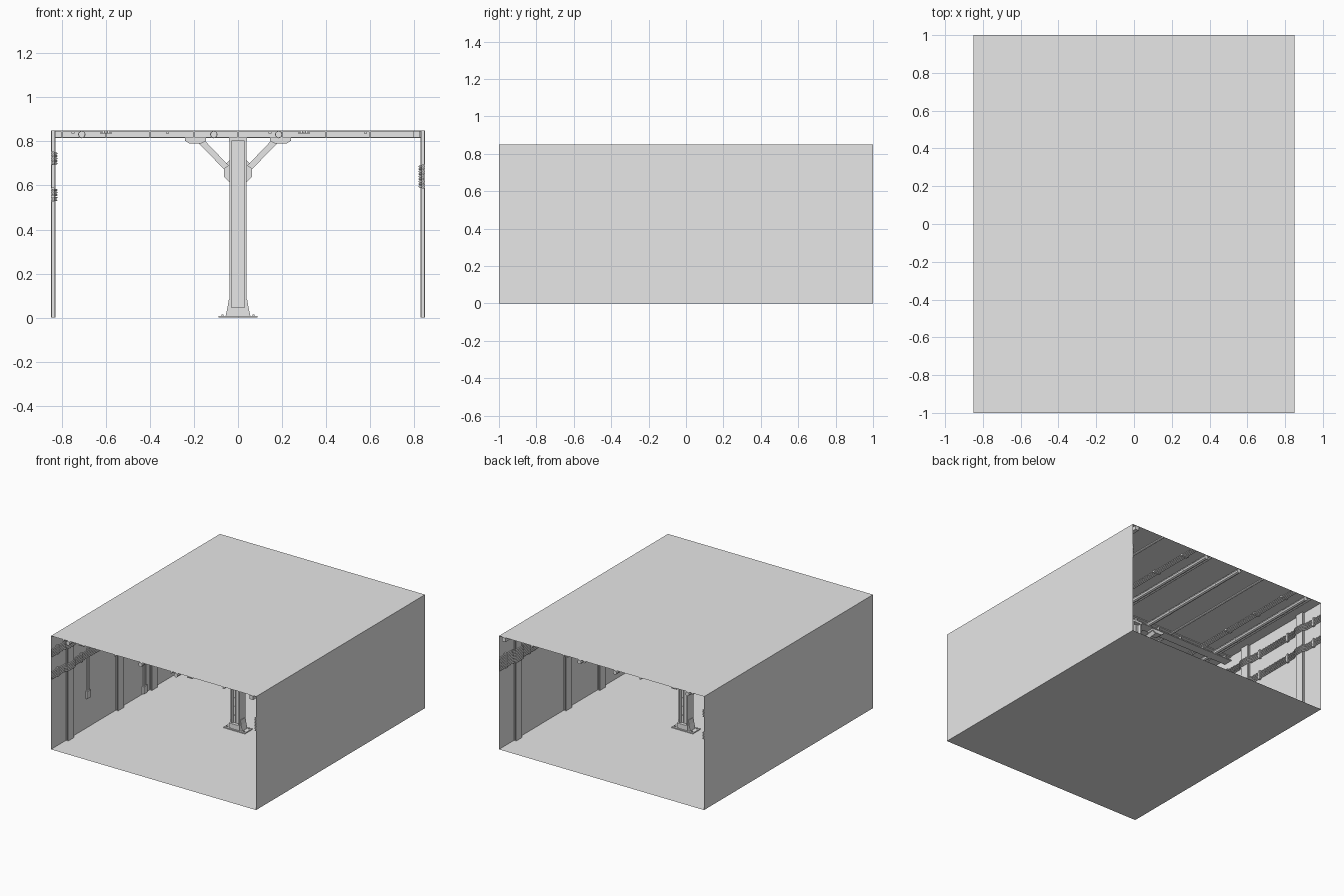
import bpy, bmesh, math
from mathutils import Vector, Matrix

cube = bpy.data.objects.get("Cube")
if cube:
    bpy.data.objects.remove(cube, do_unlink=True)

GREY = (0.8, 0.8, 0.8, 1)
mat = bpy.data.materials.new("plain_grey")
mat.use_nodes = True
mat.diffuse_color = GREY
mat.node_tree.nodes["Principled BSDF"].inputs["Base Color"].default_value = GREY

W, L, H = 0.85, 1.0, 0.85   # half width, half length, height


def finish(name, bm):
    mesh = bpy.data.meshes.new(name)
    bm.to_mesh(mesh)
    bm.free()
    mesh.materials.append(mat)
    ob = bpy.data.objects.new(name, mesh)
    bpy.context.collection.objects.link(ob)
    return ob


def add_box(bm, x, y, z):
    """Add a box from three (low, high) ranges."""
    mid = Vector([(a + b) / 2 for a, b in (x, y, z)])
    size = [abs(b - a) for a, b in (x, y, z)]
    bmesh.ops.create_cube(bm, size=1, matrix=Matrix.Translation(mid) @ Matrix.Diagonal((*size, 1)))


def add_prism(bm, profile, y0, y1):
    """Extrude an x-z profile along y."""
    face = bm.faces.new([bm.verts.new((x, y0, z)) for x, z in profile])
    out = bmesh.ops.extrude_face_region(bm, geom=[face])
    moved = [g for g in out["geom"] if isinstance(g, bmesh.types.BMVert)]
    bmesh.ops.translate(bm, verts=moved, vec=(0, y1 - y0, 0))
    bmesh.ops.recalc_face_normals(bm, faces=bm.faces)


def add_pipe(bm, x, y0, y1, z, r, sides=8):
    turn = Matrix.Translation((x, (y0 + y1) / 2, z)) @ Matrix.Rotation(math.pi / 2, 4, "X")
    bmesh.ops.create_cone(bm, cap_ends=True, segments=sides, radius1=r, radius2=r,
                          depth=abs(y1 - y0), matrix=turn)


def cables(name, paths, r):
    """Several cables as bevelled polylines in one curve object."""
    curve = bpy.data.curves.new(name, "CURVE")
    curve.dimensions = "3D"
    curve.bevel_depth = r
    curve.bevel_resolution = 1
    curve.use_fill_caps = True
    for path in paths:
        spline = curve.splines.new("POLY")
        spline.points.add(len(path) - 1)
        for p, co in zip(spline.points, path):
            p.co = (*co, 1)
    curve.materials.append(mat)
    bpy.context.collection.objects.link(bpy.data.objects.new(name, curve))


# Open-ended shell: floor, ceiling and both walls
bm = bmesh.new()
add_box(bm, (-W, W), (-L, L), (0, H))
ends = [f for f in bm.faces if abs(f.normal.y) > 0.9]
bmesh.ops.delete(bm, geom=ends, context="FACES_ONLY")
finish("tunnel_shell", bm)

# H-section wall posts
POSTS = (-0.79, -0.2, 0.2, 0.79)
for side, label in ((-1, "right"), (1, "left")):
    bm = bmesh.new()
    for y in POSTS:
        for depth0, depth1, half in ((0.001, 0.005, 0.035), (0.005, 0.015, 0.006), (0.015, 0.02, 0.035)):
            add_box(bm, (side * (W - depth0), side * (W - depth1)), (y - half, y + half), (0.001, H - 0.001))
    finish(label + "_wall_posts", bm)

# Ceiling cross beam
bm = bmesh.new()
add_box(bm, (-W, W), (-0.035, 0.035), (0.815, 0.821))
add_box(bm, (-W, W), (-0.006, 0.006), (0.821, 0.844))
add_box(bm, (-W, W), (-0.035, 0.035), (0.844, 0.849))
for i in range(9):
    x = -0.8 + i * 0.2
    add_box(bm, (x - 0.003, x + 0.003), (-0.032, 0.032), (0.82, 0.846))
finish("cross_beam", bm)

# Central column: web, flanges, corner angles and rivets
bm = bmesh.new()
add_box(bm, (-0.03, 0.03), (-0.005, 0.005), (0, 0.81))
for s in (-1, 1):
    add_box(bm, (s * 0.03, s * 0.038), (-0.035, 0.035), (0, 0.81))
    for t in (-1, 1):
        add_box(bm, (s * 0.015, s * 0.032), (t * 0.005, t * 0.009), (0.01, 0.805))
        for i in range(11):
            add_pipe(bm, s * 0.023, t * 0.009, t * 0.012, 0.1 + i * 0.065, 0.003, 6)
add_box(bm, (-0.042, 0.042), (-0.037, 0.037), (0.803, 0.815))
finish("column", bm)

# Column base plate, gussets and bolts
bm = bmesh.new()
add_box(bm, (-0.088, 0.088), (-0.045, 0.045), (0.001, 0.008))
for s in (-1, 1):
    add_prism(bm, [(s * 0.036, 0.008), (s * 0.056, 0.008), (s * 0.047, 0.05), (s * 0.041, 0.085), (s * 0.036, 0.085)],
              -0.03, 0.03)
    for y in (-0.03, 0.03):
        add_box(bm, (s * 0.066, s * 0.076), (y - 0.005, y + 0.005), (0.008, 0.014))
    add_box(bm, (-0.036, 0.036), (s * 0.012, s * 0.036), (0.008, 0.045))
finish("column_base", bm)

# Diagonal braces with end plates
bm = bmesh.new()
for s in (-1, 1):
    add_prism(bm, [(s * 0.038, 0.615), (s * 0.064, 0.64), (s * 0.064, 0.69), (s * 0.038, 0.715)], -0.012, 0.012)
    add_prism(bm, [(s * 0.042, 0.69), (s * 0.064, 0.675), (s * 0.185, 0.797), (s * 0.155, 0.808)], -0.02, 0.02)
    add_prism(bm, [(s * 0.145, 0.803), (s * 0.17, 0.79), (s * 0.22, 0.79), (s * 0.24, 0.803),
                   (s * 0.24, 0.815), (s * 0.145, 0.815)], -0.03, 0.03)
finish("column_braces", bm)

# Ceiling pipes with collars
bm = bmesh.new()
for x in (-0.71, -0.11, 0.185):
    add_pipe(bm, x, -L, L, 0.832, 0.016)
    for y in (-0.75, -0.25, 0.25, 0.75):
        add_pipe(bm, x, y - 0.015, y + 0.015, 0.832, 0.0175)
for x in (-0.75, -0.32, 0.145, 0.58):
    add_pipe(bm, x, -L, L, 0.841, 0.008, 6)
finish("ceiling_pipes", bm)

# Rectangular trunking along the ceiling edge
bm = bmesh.new()
add_box(bm, (0.795, 0.825), (-L, L), (0.818, 0.847))
finish("ceiling_trunking", bm)

# Flat ceiling cable runs with clips
runs, bm = [], bmesh.new()
for x in (-0.6, 0.3):
    for k in (-1.5, -0.5, 0.5, 1.5):
        runs.append([(x + k * 0.012, -L, 0.843), (x + k * 0.012, L, 0.843)])
    for i in range(7):
        y = -0.9 + i * 0.3
        add_box(bm, (x - 0.027, x + 0.027), (y - 0.01, y + 0.01), (0.836, 0.849))
cables("ceiling_cables", runs, 0.0045)
finish("ceiling_cable_clips", bm)


# Wall cable bundles that step out around each post
def wall_path(side, z):
    near, far = side * (W - 0.008), side * (W - 0.025)
    path = [(near, -L, z)]
    for y in POSTS:
        path += [(near, y - 0.065, z), (far, y - 0.04, z), (far, y + 0.04, z), (near, y + 0.065, z)]
    return path + [(near, L, z)]


for side, z0, count, label in ((-1, 0.70, 5, "right_upper"), (-1, 0.533, 5, "right_lower"), (1, 0.595, 9, "left")):
    cables(label + "_wall_cables", [wall_path(side, z0 + k * 0.0115) for k in range(count)], 0.005)
    bm = bmesh.new()
    for y in (-0.93, -0.65, -0.35, 0, 0.35, 0.65, 0.93):
        add_box(bm, (side * W, side * (W - 0.016)), (y - 0.008, y + 0.008),
                (z0 - 0.008, z0 + count * 0.0115))
    finish(label + "_cable_clips", bm)

# Cable drops on the right wall
drops = []
for y, low in ((-0.57, 0.24), (0.1, 0.02)):
    for k in (-1, 0, 1):
        drops.append([(-W + 0.006, y + k * 0.012, 0.6), (-W + 0.006, y + k * 0.012, low)])
cables("cable_drops", drops, 0.005)
bm = bmesh.new()
for y, low in ((-0.57, 0.24), (0.1, 0.02)):
    add_box(bm, (-W, -W + 0.015), (y - 0.022, y + 0.022), (low - 0.015, low + 0.04))
finish("drop_boxes", bm)
